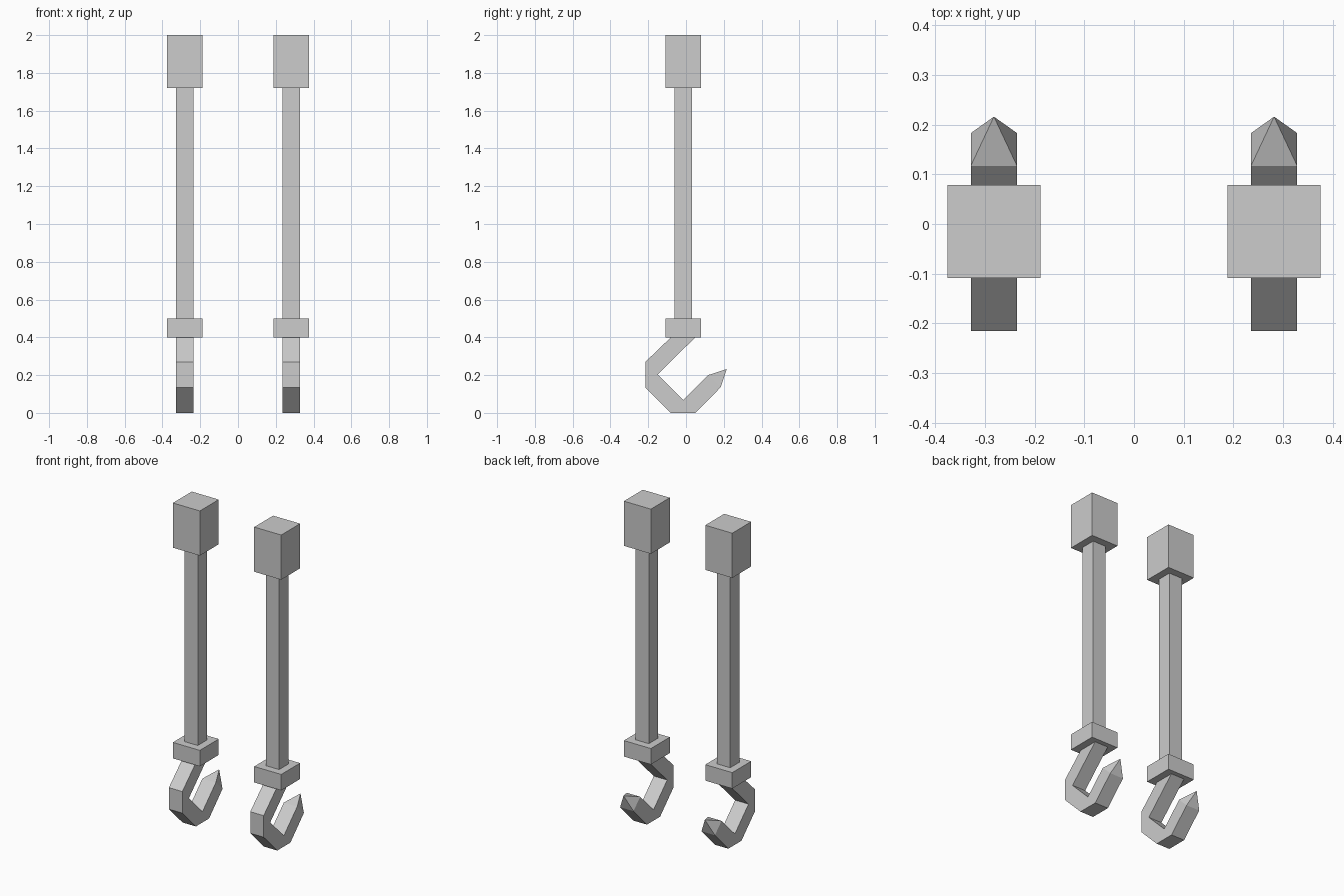
import bpy
import bmesh

cube = bpy.data.objects.get("Cube")
if cube:
    bpy.data.objects.remove(cube, do_unlink=True)

# One plain grey for everything
GREY = (0.604, 0.604, 0.604, 1.0)
grey = bpy.data.materials.new("plain grey")
grey.use_nodes = True
grey.diffuse_color = GREY
grey.node_tree.nodes["Principled BSDF"].inputs["Base Color"].default_value = GREY

CENTRE_X = 0.282
CENTRE_Y = -0.015
WIDE = 0.187
THIN = 0.093


def finish(bm, name):
    bmesh.ops.recalc_face_normals(bm, faces=bm.faces)
    mesh = bpy.data.meshes.new(name)
    bm.to_mesh(mesh)
    bm.free()
    mesh.materials.append(grey)
    obj = bpy.data.objects.new(name, mesh)
    bpy.context.collection.objects.link(obj)


def box(name, x, width, bottom, top):
    bm = bmesh.new()
    bmesh.ops.create_cube(bm, size=1)
    bmesh.ops.scale(bm, vec=(width, width, top - bottom), verts=bm.verts)
    bmesh.ops.translate(bm, vec=(x, CENTRE_Y, (top + bottom) / 2), verts=bm.verts)
    finish(bm, name)


# Side outline of the hook: down the outer edge, then back along the inner edge
OUTER = [(-0.08, 0.4), (-0.215, 0.27), (-0.215, 0.135),
         (-0.08, 0), (0.05, 0), (0.183, 0.135)]
INNER = [(0.117, 0.2), (-0.015, 0.068), (-0.15, 0.203), (0.049, 0.4)]
TIP = (0.216, 0.232)


def hook(name, x):
    bm = bmesh.new()
    outline = OUTER + INNER
    sides = [[bm.verts.new((x + s * THIN / 2, y, z)) for y, z in outline]
             for s in (-1, 1)]
    for side in sides:
        bm.faces.new(side)
    left, right = sides
    count = len(outline)
    mouth = len(OUTER) - 1
    for i in range(count):
        j = (i + 1) % count
        ring = (left[i], left[j], right[j], right[i])
        if i != mouth:
            bm.faces.new(ring)
            continue
        # Pyramid point on the open end
        tip = bm.verts.new((x, *TIP))
        for k in range(4):
            bm.faces.new((ring[k], ring[(k + 1) % 4], tip))
    finish(bm, name)


# A matching pair of hanging hooks
for side, sign in (("left", 1), ("right", -1)):
    x = sign * CENTRE_X
    box(side + "_top_block", x, WIDE, 1.72, 2)
    box(side + "_rod", x, THIN, 0.5, 1.72)
    box(side + "_collar", x, WIDE, 0.4, 0.5)
    hook(side + "_hook", x)
